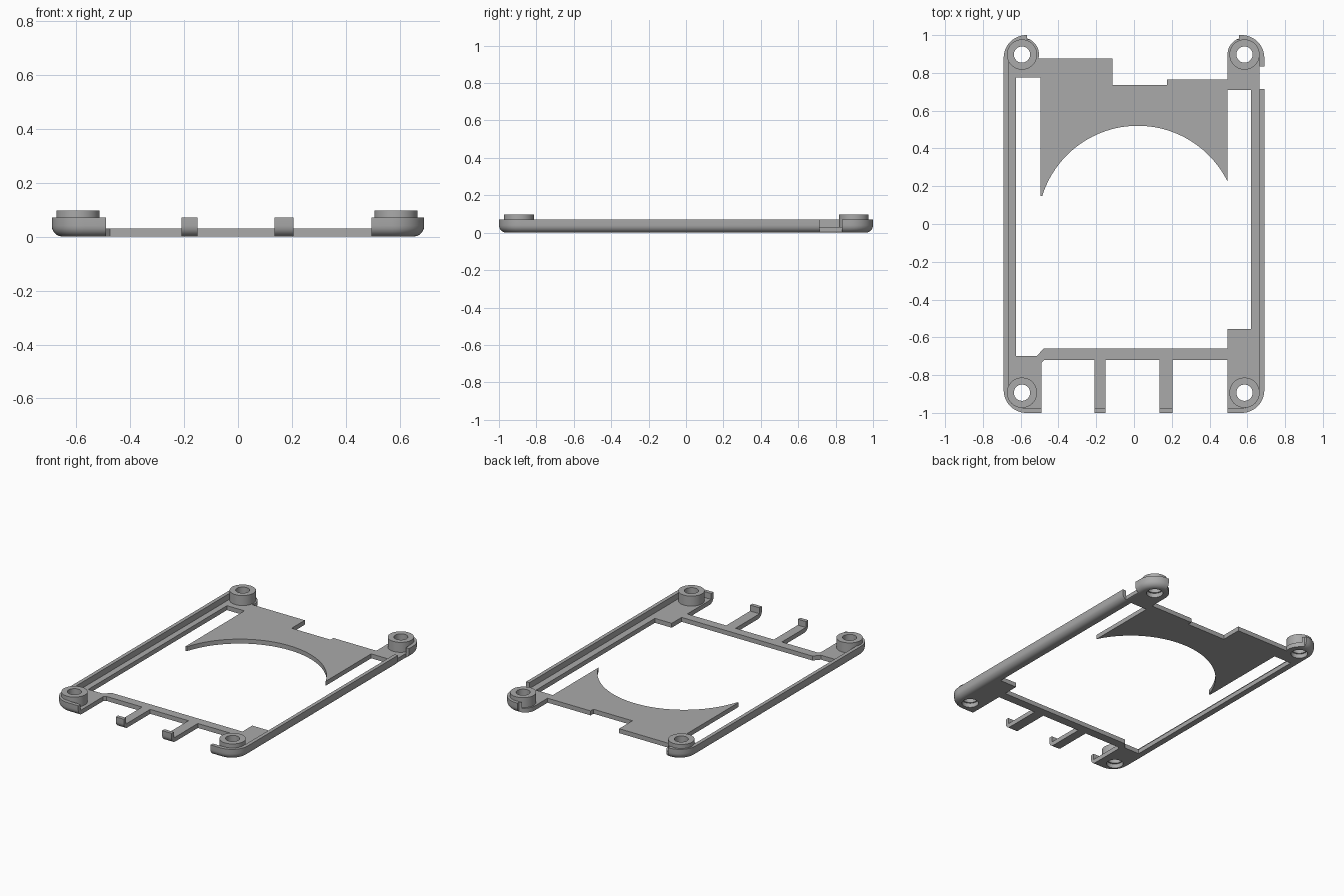
import bpy, bmesh, math

if "Cube" in bpy.data.objects:
    bpy.data.objects.remove(bpy.data.objects["Cube"], do_unlink=True)

grey = bpy.data.materials.new("plain grey")
grey.use_nodes = True
grey.diffuse_color = (0.4, 0.4, 0.4, 1)
grey.node_tree.nodes["Principled BSDF"].inputs["Base Color"].default_value = (0.4, 0.4, 0.4, 1)

HALF_X, HALF_Y = 0.69, 1.0
FLOOR, RIM, BOSS_TOP, WALL = 0.03, 0.07, 0.097, 0.025
HOLES = [(-0.593, -0.893), (0.585, -0.893), (-0.593, 0.897), (0.585, 0.897)]


def arc(cx, cy, r, a0, a1, n):
    """Points on an arc, angles in degrees."""
    angles = [math.radians(a0 + (a1 - a0) * i / n) for i in range(n + 1)]
    return [(cx + r * math.cos(a), cy + r * math.sin(a)) for a in angles]


def rounded_rect(hx, hy, r):
    corners = [(1, 1, 0), (-1, 1, 90), (-1, -1, 180), (1, -1, 270)]
    return [p for sx, sy, a in corners
            for p in arc(sx * (hx - r), sy * (hy - r), r, a, a + 90, 12)]


def prism(name, outline, z0, z1, round_bottom=0):
    """Extrude a plan outline, optionally rounding its bottom edge."""
    bm = bmesh.new()
    base = bm.faces.new([bm.verts.new((x, y, z0)) for x, y in outline])
    top = bmesh.ops.extrude_face_region(bm, geom=[base], use_keep_orig=True)
    verts = [v for v in top["geom"] if isinstance(v, bmesh.types.BMVert)]
    bmesh.ops.translate(bm, verts=verts, vec=(0, 0, z1 - z0))
    bmesh.ops.recalc_face_normals(bm, faces=bm.faces)
    if round_bottom:
        rim = [e for e in bm.edges if all(abs(v.co.z - z0) < 1e-5 for v in e.verts)]
        bmesh.ops.bevel(bm, geom=rim, offset=round_bottom, segments=6,
                        profile=0.5, affect='EDGES')
    mesh = bpy.data.meshes.new(name)
    bm.to_mesh(mesh)
    bm.free()
    mesh.materials.append(grey)
    obj = bpy.data.objects.new(name, mesh)
    bpy.context.collection.objects.link(obj)
    return obj


def select(obj):
    bpy.ops.object.select_all(action='DESELECT')
    obj.select_set(True)
    bpy.context.view_layer.objects.active = obj


def cut(obj, outline, z0=-0.1, z1=0.2):
    cutter = prism("cutter", outline, z0, z1)
    cutter.hide_render = True
    select(obj)
    mod = obj.modifiers.new("cut", 'BOOLEAN')
    mod.operation, mod.solver, mod.object = 'DIFFERENCE', 'EXACT', cutter
    bpy.ops.object.modifier_apply(modifier=mod.name)
    bpy.data.objects.remove(cutter, do_unlink=True)


def smooth(obj):
    select(obj)
    bpy.ops.object.shade_smooth_by_angle(angle=math.radians(30))


# Shallow tray with a rounded underside and a thin rim
frame = prism("frame", rounded_rect(HALF_X, HALF_Y, 0.12), 0, RIM, 0.04)
cut(frame, rounded_rect(HALF_X - WALL, HALF_Y - WALL, 0.12 - WALL), FLOOR)

# Large opening, with the round bite out of the rear plate
cut(frame, [(-0.625, -0.7), (-0.515, -0.7), (-0.48, -0.66), (0.495, -0.66),
            (0.495, -0.555), (0.62, -0.555), (0.62, 0.71), (0.495, 0.71)]
    + arc(0.02, -0.01, 0.53, 26.4, 162.5, 48)
    + [(-0.495, 0.149), (-0.495, 0.775), (-0.625, 0.775)])

# Front gaps, leaving two clip tabs
cut(frame, [(-0.49, -1.1), (-0.21, -1.1), (-0.21, -0.72), (-0.475, -0.72), (-0.49, -0.735)])
for left, right in [(-0.15, 0.135), (0.205, 0.495)]:
    cut(frame, [(left, -1.1), (right, -1.1), (right, -0.72), (left, -0.72)])

# Stepped rear edge between the round rear corners
left_hole, right_hole = HOLES[2], HOLES[3]
cut(frame, [(-0.565, 1.1)] + arc(*left_hole, 0.09, 72, -14, 12)
    + [(-0.115, 0.875), (-0.115, 0.735), (0.175, 0.735), (0.175, 0.765), (0.495, 0.765)]
    + arc(*right_hole, 0.09, 180, 109, 12) + [(0.555, 1.1)])

# Side notch through the rim
cut(frame, [(0.665, 0.715), (0.8, 0.715), (0.8, 0.835), (0.665, 0.835)])

# Screw bosses over wider holes in the floor
for (x, y), name in zip(HOLES, ["front_right", "front_left", "back_right", "back_left"]):
    cut(frame, arc(x, y, 0.052, 0, 352.5, 47))
    boss = prism(name + "_boss", arc(x, y, 0.08, 0, 352.5, 47), FLOOR - 0.001, BOSS_TOP)
    cut(boss, arc(x, y, 0.043, 0, 352.5, 47))
    smooth(boss)
smooth(frame)
